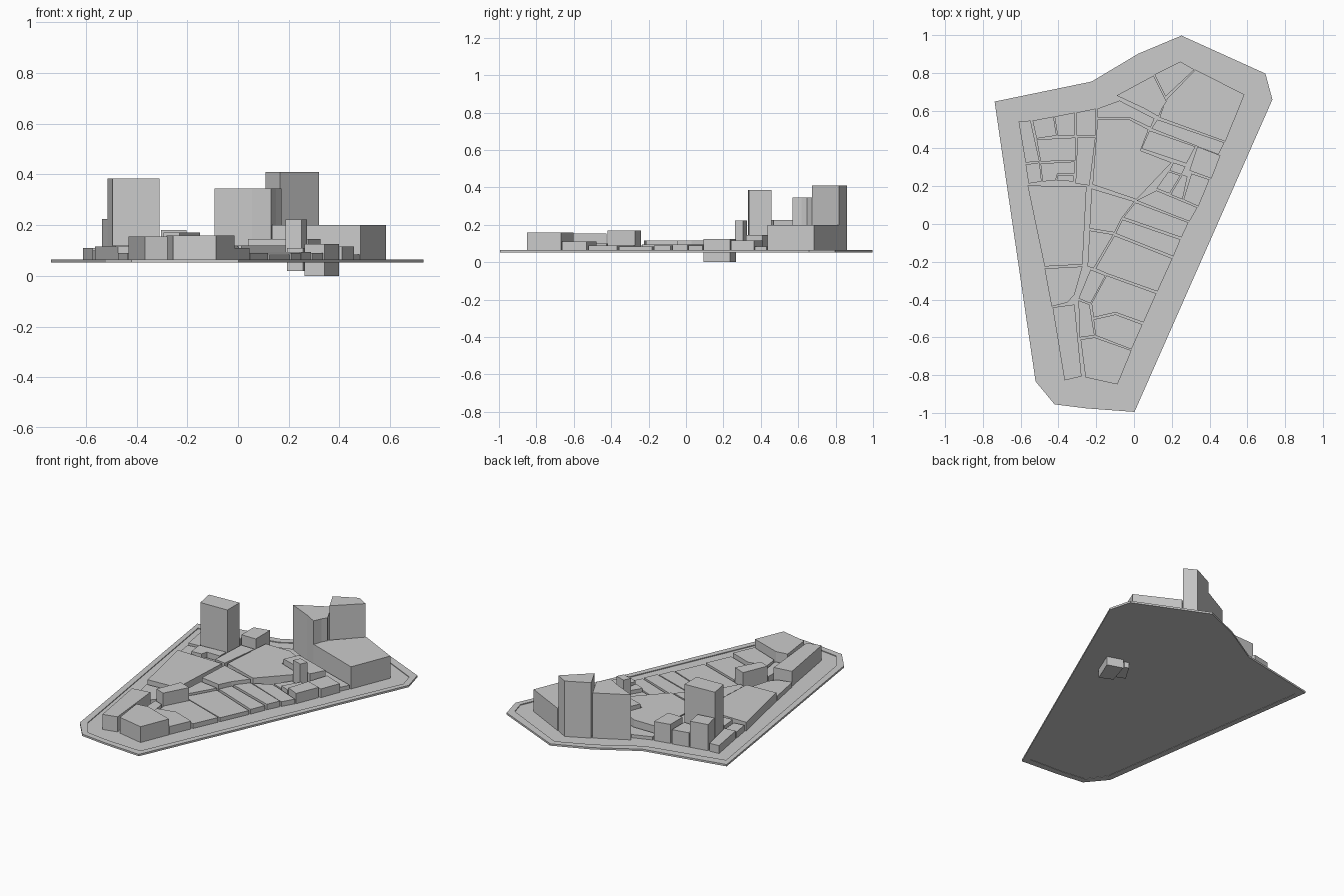
import bpy, bmesh

U = 189.0            # plan drawing units per model unit
CX, CY = 1134.5, 224.5
GROUND = 0.055


def to_model(p):
    return ((p[0] - CX) / U, (CY - p[1]) / U)


def finish(bm, name):
    bmesh.ops.recalc_face_normals(bm, faces=bm.faces)
    mesh = bpy.data.meshes.new(name)
    bm.to_mesh(mesh)
    bm.free()
    ob = bpy.data.objects.new(name, mesh)
    bpy.context.collection.objects.link(ob)
    return ob


def block(name, top, *plan, bottom=GROUND):
    """Extrude a footprint drawn in plan units."""
    bm = bmesh.new()
    face = bm.faces.new([bm.verts.new((*to_model(p), bottom)) for p in plan])
    ext = bmesh.ops.extrude_face_region(bm, geom=[face], use_keep_orig=True)
    for v in ext["geom"]:
        if isinstance(v, bmesh.types.BMVert):
            v.co.z = top
    return finish(bm, name)


def ring(name, outer, inner, z0, z1):
    """Flat band between two outlines."""
    bm = bmesh.new()
    loops = [[bm.verts.new((*to_model(p), z)) for p in pts]
             for pts, z in ((outer, z0), (outer, z1), (inner, z1), (inner, z0))]
    n = len(outer)
    for a, b in zip(loops, loops[1:] + loops[:1]):
        for i in range(n):
            j = (i + 1) % n
            bm.faces.new((a[i], a[j], b[j], b[i]))
    return finish(bm, name)


# Street band and the slightly recessed ground inside it
outer = [(995, 102), (1092, 82), (1139, 54), (1182, 36), (1266, 74), (1273, 100),
         (1135, 412.5), (1087, 409), (1055, 405), (1036, 382)]
inner = [(1002, 111), (1095, 90), (1141, 62), (1182, 44), (1261, 82), (1266, 100),
         (1131, 404), (1087, 402), (1058, 398), (1043, 377)]
ring("street_band", outer, inner, 0.053, 0.065)
block("inner_ground", 0.060, *inner)

# North-west cluster around the office tower
block("nw_house_1", 0.11, (1019, 122), (1031, 121), (1040, 162), (1026, 163))
block("nw_house_2", 0.225, (1033, 121), (1054, 117), (1057, 136), (1037, 139))
block("nw_house_3", 0.15, (1055, 117), (1075, 113), (1075, 136), (1058, 136))
block("nw_house_4", 0.18, (1077, 113), (1096, 109), (1096, 136), (1077, 136))
block("west_tower", 0.385, (1037, 140), (1076, 138), (1076, 161), (1041, 162))
block("nw_house_5", 0.12, (1078, 138), (1096, 138), (1090, 186), (1076, 184))
block("nw_house_6", 0.10, (1026, 165), (1040, 163), (1042, 182), (1029, 184))
block("nw_house_7", 0.12, (1041, 164), (1075, 162), (1075, 174), (1058, 174),
      (1056, 181), (1043, 182))
block("nw_annex", 0.09, (1058, 176), (1074, 176), (1074, 182), (1057, 181))

# Northern towers and large hall
block("north_tower_left", 0.345, (1117, 96), (1154, 76), (1167, 102), (1163, 108),
      (1159, 117), (1145, 109))
block("north_tower_right", 0.41, (1155, 75), (1181, 62), (1195, 70), (1166, 97))
block("north_hall", 0.20, (1196, 70), (1245, 95), (1226, 142), (1160, 118), (1166, 101))
block("north_strip", 0.085, (1158, 120), (1225, 143), (1219, 155), (1152, 129))
block("north_terrace_1", 0.145, (1150, 131), (1196, 147), (1187, 164), (1142, 149))
block("north_terrace_2", 0.115, (1198, 147), (1221, 156), (1212, 179), (1190, 171))

# Small tower and houses with basements
block("small_tower", 0.222, (1174, 163), (1186, 167), (1182, 175), (1170, 171))
block("small_house", 0.09, (1169, 172), (1181, 176), (1170, 194), (1157, 189))
block("basement_house_1", 0.11, (1183, 175), (1188, 177), (1183, 200), (1171, 195),
      bottom=0.02)
block("basement_house_2", 0.125, (1192, 174), (1210, 180), (1199, 207), (1184, 200),
      bottom=0.0)

# Central courtyards
block("centre_north", 0.08, (1098, 109), (1120, 101), (1155, 119), (1151, 128),
      (1130, 118), (1098, 118))
block("centre_large", 0.12, (1098, 120), (1130, 120), (1149, 130), (1141, 151),
      (1172, 163), (1137, 200), (1093, 185))
block("centre_middle", 0.115, (1092, 189), (1135, 202), (1122, 219), (1115, 233),
      (1090, 229))
block("centre_south", 0.095, (1090, 231), (1114, 235), (1094, 269), (1088, 267))

# West side
block("west_large", 0.115, (1028, 186), (1087, 187), (1083, 265), (1045, 267))
block("west_low", 0.09, (1045, 269), (1083, 267), (1075, 295), (1068, 303), (1052, 307))

# East row, north to south
block("east_house_1", 0.09, (1157, 191), (1198, 208), (1190, 222), (1137, 201))
block("east_house_2", 0.095, (1136, 203), (1189, 223), (1182, 238), (1124, 218))
block("east_house_3", 0.09, (1123, 220), (1181, 240), (1174, 257), (1116, 234))
block("east_house_4", 0.085, (1115, 236), (1173, 259), (1158, 292), (1107, 274), (1096, 269))
block("east_house_5", 0.09, (1107, 276), (1157, 294), (1144, 323), (1116, 313),
      (1094, 318), (1092, 304))
block("east_house_6", 0.11, (1094, 320), (1116, 315), (1143, 325), (1132, 350), (1096, 336))

# Southern tip
block("south_mid", 0.17, (1091, 270), (1106, 276), (1091, 304), (1079, 299))
block("south_link", 0.10, (1079, 301), (1090, 305), (1095, 336), (1080, 338))
block("south_west_house", 0.155, (1053, 308), (1075, 305), (1082, 377), (1065, 381))
block("south_east_house", 0.16, (1081, 340), (1095, 338), (1132, 351), (1118, 385), (1086, 378))
